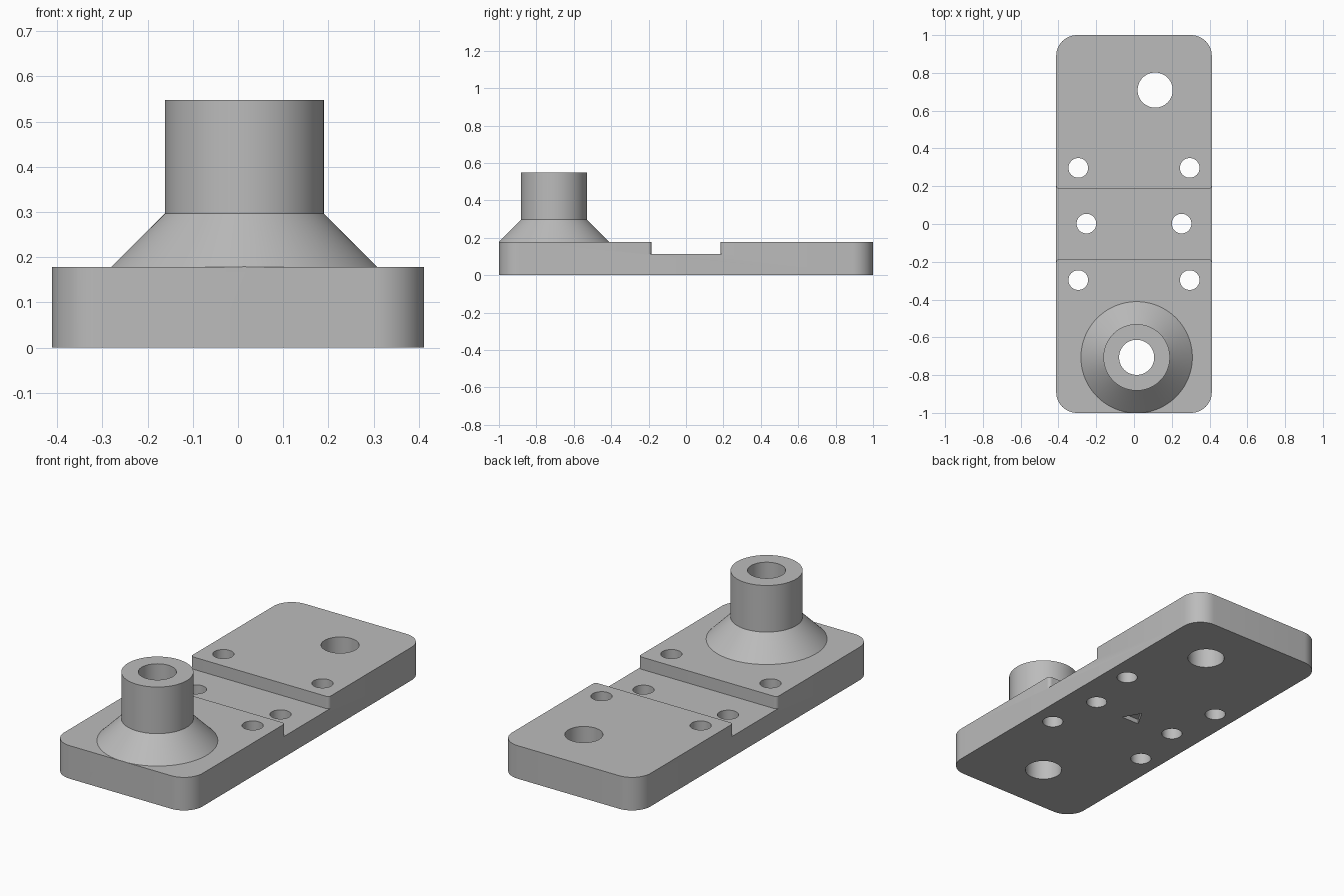
import bpy
import bmesh
from math import cos, sin, pi, radians

if "Cube" in bpy.data.objects:
    bpy.data.objects.remove(bpy.data.objects["Cube"])

HALF_W, HALF_L, TOP = 0.412, 1.0, 0.178
SLOT_HALF, SLOT_Z = 0.185, 0.112
POST_X, POST_Y = 0.014, -0.706

grey = bpy.data.materials.new("plain grey")
grey.use_nodes = True
COLOUR = (0.5, 0.5, 0.5, 1)
grey.diffuse_color = COLOUR
grey.node_tree.nodes["Principled BSDF"].inputs["Base Color"].default_value = COLOUR


def arc(x, y, r, start, end, steps):
    angles = [radians(start + (end - start) * i / steps) for i in range(steps + 1)]
    return [(x + r * cos(a), y + r * sin(a)) for a in angles]


def circle(x, y, r, n=64):
    return arc(x, y, r, 0, 360, n)[:-1]


def rounded_rect(w, l, r):
    corners = [(1, 1), (-1, 1), (-1, -1), (1, -1)]
    return [p for i, (sx, sy) in enumerate(corners)
            for p in arc(sx * (w - r), sy * (l - r), r, 90 * i, 90 * i + 90, 12)]


def solid(name, layers):
    """Closed solid skinned through (outline, height) layers."""
    bm = bmesh.new()
    rings = [[bm.verts.new((x, y, z)) for x, y in outline] for outline, z in layers]
    bm.faces.new(rings[0][::-1])
    bm.faces.new(rings[-1])
    for low, high in zip(rings, rings[1:]):
        for i in range(len(low)):
            bm.faces.new((low[i - 1], low[i], high[i], high[i - 1]))
    bmesh.ops.recalc_face_normals(bm, faces=bm.faces)
    mesh = bpy.data.meshes.new(name)
    bm.to_mesh(mesh)
    bm.free()
    mesh.materials.append(grey)
    obj = bpy.data.objects.new(name, mesh)
    bpy.context.collection.objects.link(obj)
    return obj


def combine(body, tool, operation):
    """Apply a boolean to the body and discard the tool."""
    mod = body.modifiers.new(operation.lower(), "BOOLEAN")
    mod.operation, mod.object, mod.solver = operation, tool, "EXACT"
    bpy.context.view_layer.update()
    graph = bpy.context.evaluated_depsgraph_get()
    mesh = bpy.data.meshes.new_from_object(body.evaluated_get(graph))
    body.modifiers.clear()
    body.data = mesh
    bpy.data.objects.remove(tool)


# Oversized slab with the flared post, trimmed to the rounded outline
block = rounded_rect(HALF_W + 0.2, HALF_L + 0.2, 0.1)
plate = solid("mounting_plate", [(block, 0), (block, TOP)])
foot, shaft = circle(POST_X, POST_Y, 0.373, 96), circle(POST_X, POST_Y, 0.176, 96)
combine(plate, solid("flared_post", [(foot, 0.1), (shaft, 0.297), (shaft, 0.548)]), "UNION")
outline = rounded_rect(HALF_W, HALF_L, 0.11)
combine(plate, solid("outline_trim", [(outline, -1), (outline, 1)]), "INTERSECT")

# Cross slot, its side corners softened by a small radius
R = 0.018
quarter = arc(HALF_W - R, SLOT_HALF + R, R, -90, 0, 6) + [(HALF_W + 0.1, SLOT_HALF + R)]
side = [(x, -y) for x, y in quarter] + quarter[::-1]
slot = side + [(-x, -y) for x, y in side]
combine(plate, solid("slot_cutter", [(slot, SLOT_Z), (slot, 0.4)]), "DIFFERENCE")

# Through holes: post bore, large hole and three pairs of screw holes
holes = [(POST_X, POST_Y, 0.093), (0.112, 0.709, 0.093)]
for s in (-1, 1):
    holes += [(s * 0.295, 0.297, 0.052), (s * 0.295, -0.297, 0.052), (s * 0.252, 0.002, 0.052)]
for x, y, r in holes:
    ring = circle(x, y, r)
    combine(plate, solid("hole_cutter", [(ring, -1), (ring, 1)]), "DIFFERENCE")

# Shallow triangular pocket underneath
triangle = arc(0, 0, 0.062, 90, 330, 2)
combine(plate, solid("pocket_cutter", [(triangle, -0.1), (triangle, 0.025)]), "DIFFERENCE")

bpy.ops.object.select_all(action="DESELECT")
plate.select_set(True)
bpy.context.view_layer.objects.active = plate
bpy.ops.object.shade_smooth_by_angle(angle=radians(30))
